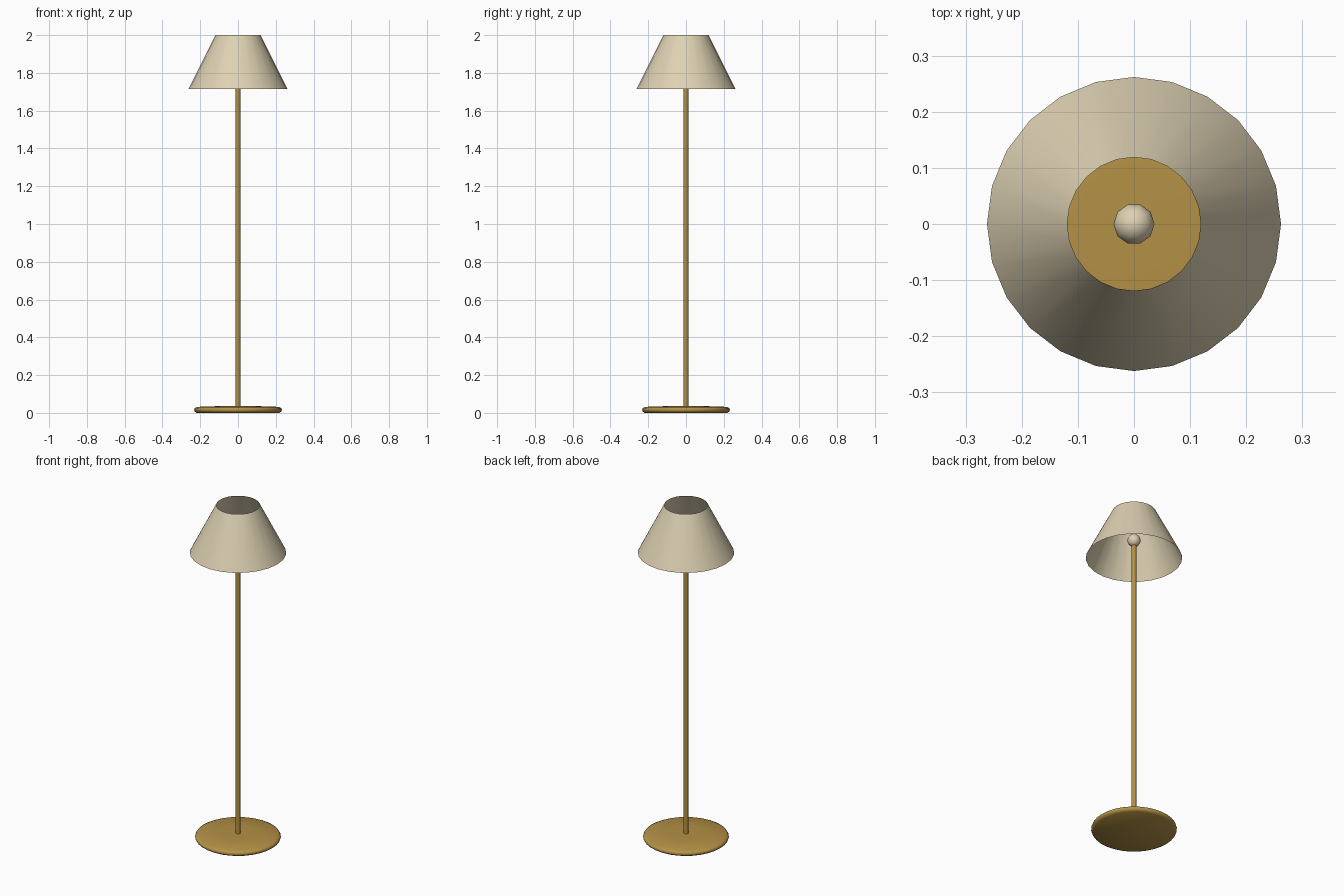
import bpy
import math

if "Cube" in bpy.data.objects:
    bpy.data.objects.remove(bpy.data.objects["Cube"])


def material(name, rgb):
    m = bpy.data.materials.new(name)
    m.diffuse_color = (*rgb, 1.0)
    m.use_nodes = True
    m.node_tree.nodes["Principled BSDF"].inputs["Base Color"].default_value = m.diffuse_color
    return m


brass = material("brass", (0.456, 0.283, 0.061))
cream = material("cream", (0.73, 0.64, 0.45))


def lathe(name, profile, sides, mat, angle=35):
    """Revolve (radius, z) points around z; radius 0 makes a single pole vertex."""
    verts, rings, faces = [], [], []
    for r, z in profile:
        n = 1 if r == 0 else sides
        rings.append([len(verts) + i % n for i in range(sides)])
        verts += [(r * math.cos(math.tau * i / sides), r * math.sin(math.tau * i / sides), z)
                  for i in range(n)]
    for a, b in zip(rings, rings[1:]):
        for i in range(sides):
            j = (i + 1) % sides
            faces.append(tuple(dict.fromkeys((a[i], a[j], b[j], b[i]))))
    mesh = bpy.data.meshes.new(name)
    mesh.from_pydata(verts, [], faces)
    mesh.materials.append(mat)
    ob = bpy.data.objects.new(name, mesh)
    bpy.context.collection.objects.link(ob)
    bpy.ops.object.select_all(action='DESELECT')
    ob.select_set(True)
    bpy.context.view_layer.objects.active = ob
    bpy.ops.object.shade_smooth_by_angle(angle=math.radians(angle))
    return ob


# Round foot with a softened rim and a very slightly raised top
lathe("base", [(0, 0), (0.218, 0), (0.229, 0.007), (0.233, 0.016), (0.229, 0.025),
               (0.215, 0.032), (0.10, 0.036), (0, 0.036)], 32, brass, 50)

# Slim pole
lathe("pole", [(0, 0.03), (0.013, 0.03), (0.013, 1.79), (0, 1.79)], 12, brass)

# Bulb resting on the pole
R, Z, N = 0.0365, 1.824, 8
bulb = [(0 if k in (0, N) else R * math.sin(math.pi * k / N), Z - R * math.cos(math.pi * k / N))
        for k in range(N + 1)]
lathe("bulb", bulb, 10, cream, 60)

# Open conical shade, a single thin sheet
lathe("shade", [(0.262, 1.715), (0.119, 2.0)], 24, cream)
